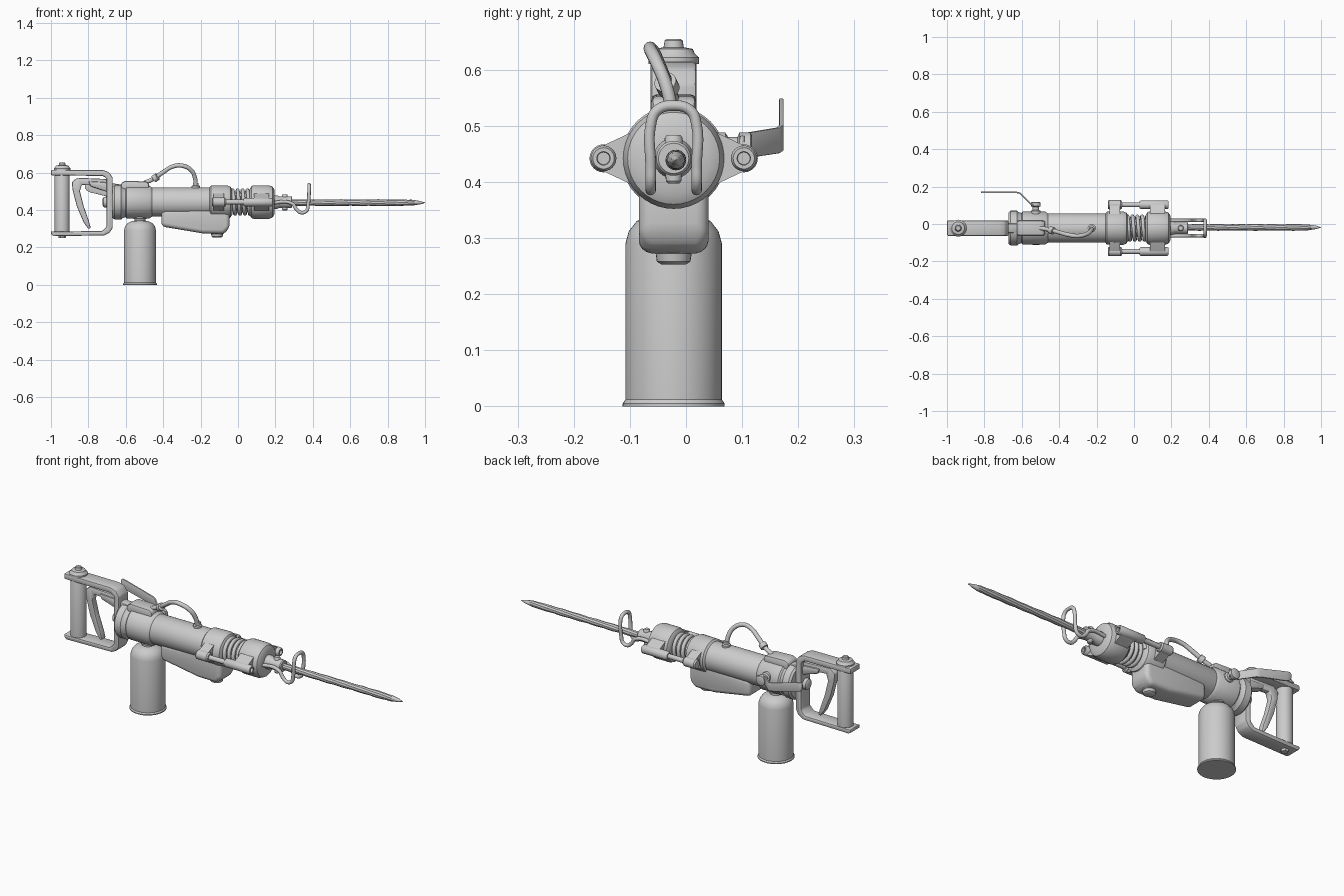
import bpy, bmesh, math
from mathutils import Vector, Matrix

if "Cube" in bpy.data.objects:
    bpy.data.objects.remove(bpy.data.objects["Cube"])

CY, CZ = -0.022, 0.442          # main axis of the tool
AXES = {'X': Matrix.Rotation(math.pi / 2, 4, 'Y'),
        'Y': Matrix.Rotation(-math.pi / 2, 4, 'X'),
        'Z': Matrix.Identity(4)}


def add_mesh(name, bm):
    bmesh.ops.recalc_face_normals(bm, faces=bm.faces)
    me = bpy.data.meshes.new(name)
    bm.to_mesh(me)
    bm.free()
    ob = bpy.data.objects.new(name, me)
    bpy.context.collection.objects.link(ob)
    return ob


def lathe(name, prof, axis='X', at=(0, CY, CZ), n=40, twist=0):
    """Revolve (distance along axis, radius) pairs; both ends are capped."""
    bm = bmesh.new()
    rings = []
    for i, (h, r) in enumerate(prof):
        rings.append([bm.verts.new((r * math.cos(a), r * math.sin(a), h))
                      for a in (2 * math.pi * k / n + twist * i for k in range(n))])
    for a, b in zip(rings, rings[1:]):
        for k in range(n):
            j = (k + 1) % n
            bm.faces.new((a[k], a[j], b[j], b[k]))
    bm.faces.new(rings[0])
    bm.faces.new(rings[-1])
    bm.transform(Matrix.Translation(at) @ AXES[axis])
    return add_mesh(name, bm)


def bevel(ob, width, seg=3):
    m = ob.modifiers.new('bevel', 'BEVEL')
    m.width, m.segments, m.limit_method = width, seg, 'ANGLE'
    return ob


def plate(name, xz, y0, y1, bev=0.006, seg=2):
    """Extrude an outline in the xz plane from y0 to y1."""
    bm = bmesh.new()
    f = bm.faces.new([bm.verts.new((x, y0, z)) for x, z in xz])
    ext = bmesh.ops.extrude_face_region(bm, geom=[f])['geom']
    bmesh.ops.translate(bm, vec=(0, y1 - y0, 0),
                        verts=[v for v in ext if isinstance(v, bmesh.types.BMVert)])
    return bevel(add_mesh(name, bm), bev, seg)


def tube(name, pts, r, smooth=True):
    cu = bpy.data.curves.new(name, 'CURVE')
    cu.dimensions, cu.bevel_depth, cu.bevel_resolution = '3D', r, 4
    cu.use_fill_caps, cu.resolution_u = True, 8
    if smooth:
        s = cu.splines.new('BEZIER')
        s.bezier_points.add(len(pts) - 1)
        for p, co in zip(s.bezier_points, pts):
            p.co = co
            p.handle_left_type = p.handle_right_type = 'AUTO'
    else:
        s = cu.splines.new('POLY')
        s.points.add(len(pts) - 1)
        for p, co in zip(s.points, pts):
            p.co = (*co, 1)
    ob = bpy.data.objects.new(name, cu)
    bpy.context.collection.objects.link(ob)
    return ob


def lug_web(name, x0, x1, side):
    """Tapered flange joining a collar to a side lug."""
    bm = bmesh.new()
    for x in (x0, x1):
        for k in range(32):
            c, s = math.cos(k * math.pi / 16), math.sin(k * math.pi / 16)
            bm.verts.new((x, CY + .074 * c, CZ + .074 * s))
            bm.verts.new((x, CY + side * .125 + .021 * c, CZ + .021 * s))
    out = bmesh.ops.convex_hull(bm, input=bm.verts)
    bmesh.ops.delete(bm, geom=list({g for g in out['geom_interior'] if g.is_valid}), context='VERTS')
    return add_mesh(name, bm)


# Main barrel and collars
lathe('barrel', [(-.62, .07), (-.6, .078), (-.1, .078), (-.09, .07)])
lathe('rear_collar', [(-.67, .06), (-.67, .084), (-.66, .093), (-.625, .093), (-.615, .084), (-.6, .08)])
lathe('rear_sleeve', [(-.605, .078), (-.595, .088), (-.475, .088), (-.46, .078)])
lathe('front_collar', [(-.155, .076), (-.145, .088), (-.06, .09), (-.04, .082), (-.03, .065), (-.03, .04)])
lathe('nose_collar', [(.062, .04), (.062, .07), (.072, .085), (.085, .09), (.165, .09), (.185, .082),
                      (.195, .065), (.195, .03)])
lathe('spring_core', [(-.04, .045), (.08, .045)])
tube('spring', [(-.035 + .105 * k / 128, CY + .063 * math.cos(k * math.pi / 16),
                 CZ + .063 * math.sin(k * math.pi / 16)) for k in range(129)], .010, False)

# Side lugs and guide rods
for side, label in ((-1, 'front'), (1, 'back')):
    at = (0, CY + side * .125, CZ)
    lathe(label + '_rear_lug', [(-.14, .014), (-.14, .02), (-.133, .025), (-.072, .025), (-.065, .02), (-.065, .01)], at=at, n=24)
    lathe(label + '_guide_rod', [(-.1, .013), (.06, .013)], at=at, n=20)
    lathe(label + '_nose_lug', [(.03, .012), (.03, .019), (.036, .023), (.178, .023), (.185, .019),
                                (.185, .012), (.172, .011)], at=at, n=24)
    lug_web(label + '_rear_web', -.13, -.075, side)
    lug_web(label + '_nose_web', .085, .165, side)

# Chuck, bit and retaining loop
lathe('chuck', [(.18, .036), (.21, .036), (.22, .031), (.285, .031), (.29, .027), (.29, .015)], n=32)
lathe('chuck_pin', [(-.045, .01), (-.04, .014), (.036, .016), (.042, .012)], 'Z', (.25, CY, CZ), 20)
bit = [(.25, .019)] + [(.3 + .05 * i, .0185 if i % 2 else .0165) for i in range(13)]
lathe('bit', bit + [(.93, .016), (.975, .009), (1.0, .001)], n=10, twist=.12, at=(0, -.018, .439))
half = [(.16, .436), (.29, .434), (.312, .405), (.338, .386), (.365, .395), (.375, .43), (.38, .50)]
loop = [(x, CY - .041, z) for x, z in half]
loop += [(.38, CY - .03, .527), (.38, CY, .536), (.38, CY + .03, .527)]
loop += [(x, CY + .041, z) for x, z in reversed(half)]
tube('retaining_loop', loop, .0095)

# Underslung housing
plate('lower_housing', [(-.41, .40), (-.41, .312), (-.19, .275), (-.075, .272), (-.045, .305), (-.045, .42)],
      CY - .062, CY + .062, .024, 4)
lathe('housing_plug', [(.253, .022), (.258, .03), (.272, .032), (.275, .036), (.29, .036)], 'Z', (-.112, CY, 0), 24)

# Canister
lathe('canister', [(0, .075), (0, .091), (.005, .091), (.012, .086), (.29, .086), (.312, .08), (.33, .066),
                   (.34, .045), (.343, .03), (.352, .03), (.354, .037), (.366, .037), (.368, .03), (.40, .03)],
      'Z', (-.524, CY, 0), 48)

# Handle frame, grip and bolts
plate('handle_frame', [(-1, .615), (-.72, .613), (-.69, .602), (-.67, .575), (-.67, .305), (-.685, .28),
                       (-.715, .264), (-.985, .26), (-1, .27), (-1, .288), (-.985, .284), (-.725, .288),
                       (-.702, .312), (-.702, .568), (-.722, .582), (-1, .585)], CY - .041, CY + .041, .007)
lathe('grip', [(.28, .034), (.285, .04), (.58, .04), (.59, .036)], 'Z', (-.94, CY, 0), 32)
lathe('grip_bolt', [(.61, .045), (.622, .045), (.628, .038), (.637, .034), (.64, .018), (.652, .016), (.655, .012)],
      'Z', (-.94, CY, 0), 24)
lathe('grip_bolt_foot', [(.25, .018), (.265, .022)], 'Z', (-.94, CY, 0), 6)
lathe('frame_bolt', [(-.724, .018), (-.718, .027), (-.70, .03), (-.65, .034)], n=24)

# Trigger
plate('trigger', [(-.69, .565), (-.86, .572), (-.888, .55), (-.885, .51), (-.862, .42), (-.826, .335), (-.80, .298),
                  (-.787, .302), (-.797, .34), (-.825, .42), (-.845, .50), (-.835, .535), (-.69, .525)],
      CY - .018, CY + .018, .008)
# Upper bracket between handle and rear collar
plate('handle_bracket', [(-.80, .555), (-.72, .55), (-.62, .535), (-.62, .49), (-.68, .49), (-.79, .525)],
      CY - .026, CY + .026, .01)

# Valve block, hose and fittings
plate('valve_block', [(-.625, .50), (-.625, .545), (-.60, .556), (-.49, .552), (-.475, .54), (-.475, .50)],
      CY - .04, CY + .04, .01)
tube('hose', [(-.50, CY, .545), (-.455, -.03, .565), (-.40, -.045, .602), (-.35, -.058, .632), (-.30, -.064, .637),
              (-.25, -.052, .612), (-.23, -.035, .57), (-.226, CY, .51)], .0115)
lathe('hose_outlet', [(.51, .022), (.528, .022), (.532, .015), (.545, .015)], 'Z', (-.226, CY, 0), 20)
clip = lathe('hose_clip', [(-.014, .015), (-.012, .02), (.012, .02), (.014, .015)], 'Z', (0, 0, 0), 20)
clip.matrix_world = Matrix.Translation((-.44, -.034, .572)) @ Vector((.06, -.02, .04)).to_track_quat('Z', 'Y').to_matrix().to_4x4()

# Throttle lever: bent strip with a rounded end
lathe('lever_pivot', [(.03, .026), (.07, .026), (.075, .018), (.092, .018), (.095, .026), (.115, .026), (.118, .02)],
      'Y', (-.525, 0, .462), 24)
bm = bmesh.new()
strip = [(-.50, .10, .443, .482), (-.55, .104, .442, .487), (-.61, .164, .451, .497),
         (-.63, .170, .455, .502), (-.79, .170, .494, .545), (-.81, .170, .504, .549), (-.818, .170, .518, .541)]
rows = [[bm.verts.new((x, y, z)) for z in (z0, z1)] for x, y, z0, z1 in strip]
for a, b in zip(rows, rows[1:]):
    bm.faces.new((a[0], b[0], b[1], a[1]))
lever = add_mesh('throttle_lever', bm)
sol = lever.modifiers.new('thickness', 'SOLIDIFY')
sol.thickness, sol.offset = .008, 0
bevel(lever, .002, 2)

# Apply modifiers and curves, smooth the rounded parts
for ob in bpy.context.scene.objects:
    ob.select_set(True)
bpy.context.view_layer.objects.active = lever
bpy.ops.object.convert(target='MESH')
bpy.ops.object.shade_smooth_by_angle(angle=math.radians(35))
